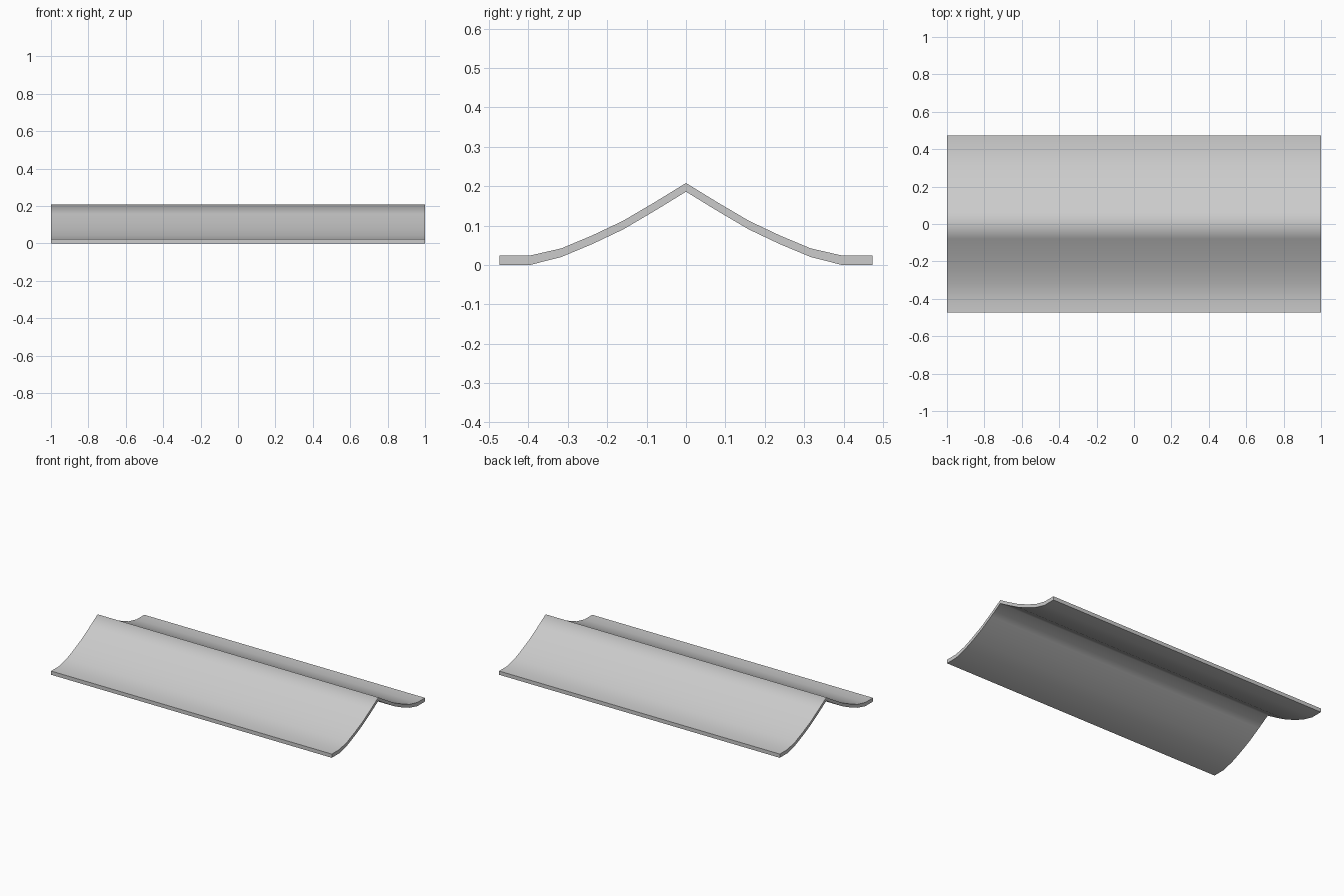
import bpy, bmesh, math

if "Cube" in bpy.data.objects:
    bpy.data.objects.remove(bpy.data.objects["Cube"])

# Half cross-section of the ridge cap: (y, top z, bottom z)
half = [(0.0, 0.208, 0.186), (0.08, 0.159, 0.137), (0.16, 0.112, 0.09),
        (0.238, 0.075, 0.053), (0.317, 0.042, 0.02),
        (0.396, 0.024, 0.0), (0.474, 0.024, 0.0)]
profile = [(-y, t, b) for y, t, b in reversed(half[1:])] + half

# Curved sheet: strip of quads at one end, extruded along x
bm = bmesh.new()
pairs = [(bm.verts.new((-1, y, t)), bm.verts.new((-1, y, b))) for y, t, b in profile]
for (t0, b0), (t1, b1) in zip(pairs, pairs[1:]):
    bm.faces.new((t0, t1, b1, b0))
ext = bmesh.ops.extrude_face_region(bm, geom=bm.faces[:], use_keep_orig=True)
moved = [v for v in ext["geom"] if isinstance(v, bmesh.types.BMVert)]
bmesh.ops.translate(bm, verts=moved, vec=(2, 0, 0))
bmesh.ops.recalc_face_normals(bm, faces=bm.faces[:])
mesh = bpy.data.meshes.new("ridge_cap")
bm.to_mesh(mesh)
bm.free()

cap = bpy.data.objects.new("ridge_cap", mesh)
bpy.context.collection.objects.link(cap)
bpy.context.view_layer.objects.active = cap
cap.select_set(True)

# Smooth over the ridge, sharp at the rims and ends
bpy.ops.object.shade_smooth_by_angle(angle=math.radians(70))
